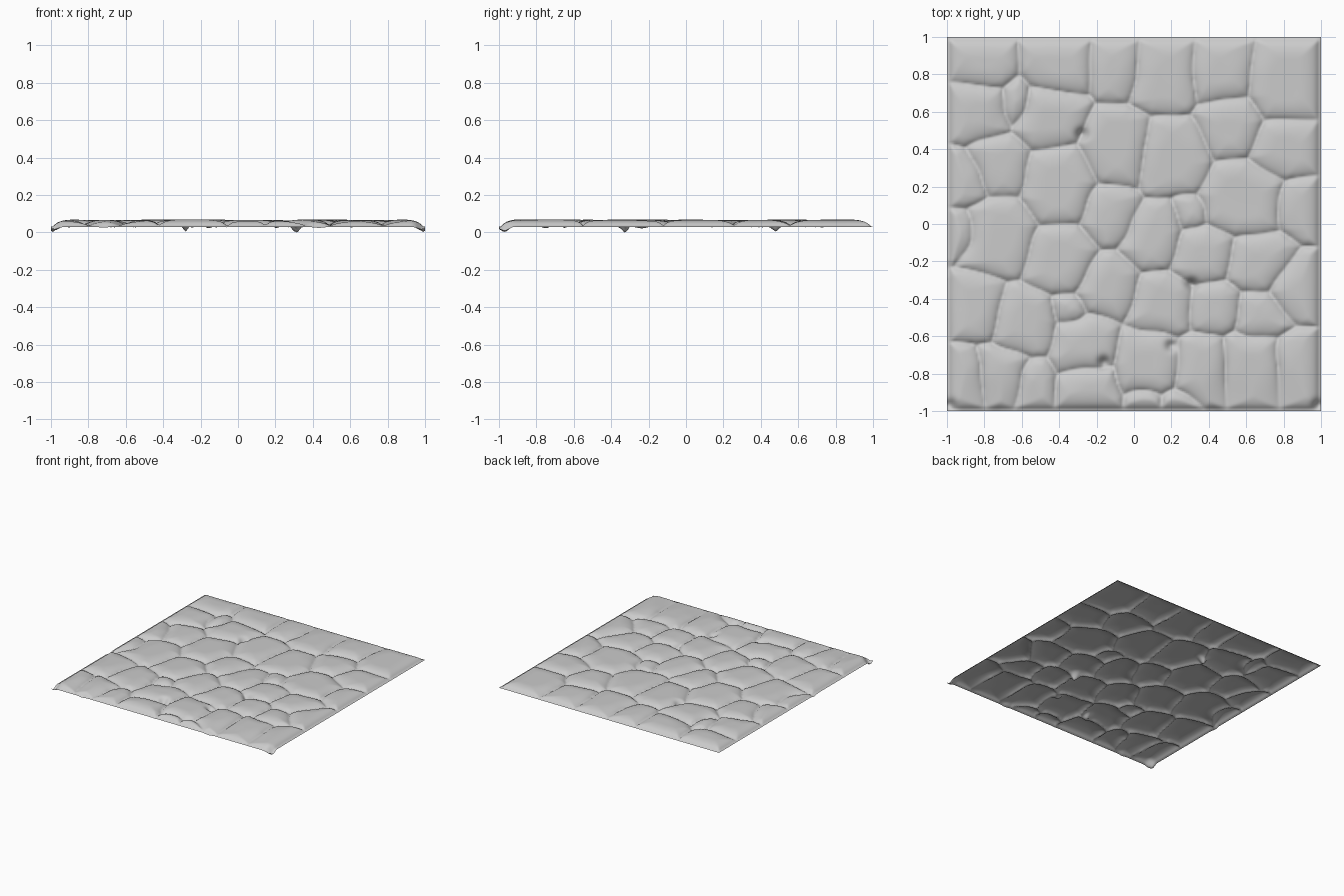
import bpy, bmesh, math
from mathutils import Vector, noise

if "Cube" in bpy.data.objects:
    bpy.data.objects.remove(bpy.data.objects["Cube"])

# stones: centre x, centre y, size
STONES = [
    (-.80, .86, .12), (-.40, .84, .15), (-.10, .82, .13), (.16, .78, .16), (.48, .78, .15), (.78, .74, .17),
    (-.82, .62, .12), (-.63, .66, .07), (-.43, .58, .16), (-.10, .42, .18), (.22, .36, .18), (.50, .52, .16),
    (.79, .41, .15), (-.91, .23, .09), (-.69, .30, .13), (-.40, .21, .19), (-.14, .06, .13), (.57, .13, .20),
    (.88, .09, .10), (.11, -.06, .15), (.30, .04, .08), (.38, -.16, .15), (-.71, -.07, .17), (-.40, -.19, .16),
    (-.94, -.05, .08), (-.15, -.33, .14), (.64, -.20, .14), (.87, -.36, .11), (.15, -.45, .15), (.43, -.45, .12),
    (.68, -.50, .11), (-.85, -.47, .14), (-.59, -.52, .15), (-.27, -.64, .14), (-.34, -.46, .06), (-.91, -.80, .11),
    (-.71, -.78, .12), (-.54, -.84, .08), (-.23, -.87, .12), (.08, -.73, .15), (.37, -.75, .14), (.63, -.74, .15),
    (.87, -.75, .12), (.06, -.97, .05), (.24, -.96, .05)]
# deep pits where joints meet
PITS = [(.31, -.32), (-.98, -.97), (.20, -.65), (-.28, .48), (-.16, -.74), (.98, -.97)]


def height(x, y):
    # slightly wobbled squarish distance to the two nearest stones
    w = noise.noise_vector(Vector((x * 4, y * 4, 3))) * .025
    px, py = x + w.x, y + w.y
    a = b = c = 9.0
    for sx, sy, r in STONES:
        d = (abs(px - sx) ** 2.6 + abs(py - sy) ** 2.6) ** (1 / 2.6) - r
        if d < a:
            a, b, c = d, a, b
        elif d < b:
            b, c = d, b
        elif d < c:
            c = d
    gap = (b - a) / 2
    rim = max(0, .985 - max(abs(x), abs(y)))
    # soft minimum of joint and rim distance, then a domed profile
    t = min(1, min(gap, rim) / .10)
    dome = math.sqrt(1 - (1 - t) ** 2)
    joint = .042 - .012 * max(0, 1 - (c - a) / .08)
    tilt = .006 * noise.noise(Vector((x * 2.2, y * 2.2, 8)))
    z = joint + (.079 - joint) * dome + tilt * dome
    for qx, qy in PITS:
        z -= .034 * math.exp(-((x - qx) ** 2 + (y - qy) ** 2) / .0008)
    return z


# cobbled sheet
bm = bmesh.new()
bmesh.ops.create_grid(bm, x_segments=200, y_segments=200, size=1)
for v in bm.verts:
    v.co.z = height(v.co.x, v.co.y)
bmesh.ops.smooth_vert(bm, verts=[v for v in bm.verts if not v.is_boundary], factor=.5,
                      use_axis_z=True)
low = min(v.co.z for v in bm.verts)
for v in bm.verts:
    v.co.z -= low
for f in bm.faces:
    f.smooth = True
mesh = bpy.data.meshes.new("cobblestone_paving")
bm.to_mesh(mesh)
bm.free()
stone = bpy.data.materials.new("stone grey")
stone.diffuse_color = (.6, .6, .6, 1)
stone.use_nodes = True
stone.node_tree.nodes["Principled BSDF"].inputs["Base Color"].default_value = stone.diffuse_color
mesh.materials.append(stone)
bpy.context.collection.objects.link(bpy.data.objects.new("cobblestone_paving", mesh))
